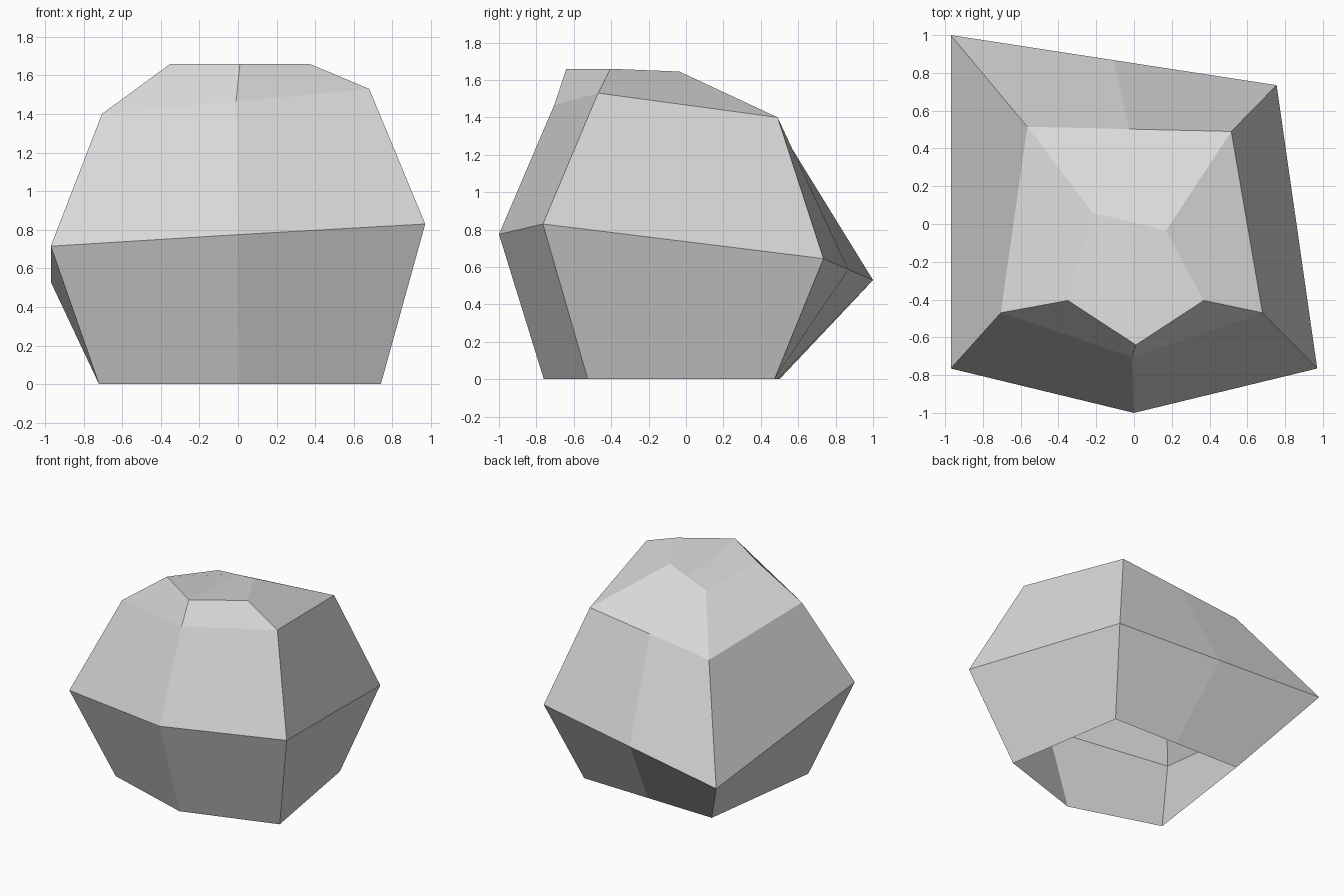
import bpy, bmesh
from mathutils import Vector

cube = bpy.data.objects.get("Cube")
if cube:
    bpy.data.objects.remove(cube)

# Plain stone colour
stone = bpy.data.materials.new("stone grey")
stone.use_nodes = True
colour = (0.69, 0.69, 0.69, 1)
stone.diffuse_color = colour
stone.node_tree.nodes["Principled BSDF"].inputs["Base Color"].default_value = colour

# Cross-sections, bottom to top: front ridge, front left, back left, back right, front right
sections = [
    [(0.01, -0.76, 0), (0.74, -0.525, 0), (0.577, 0.473, 0), (-0.58, 0.5, 0), (-0.72, -0.53, 0)],
    [(0, -1, 0.775), (0.97, -0.765, 0.83), (0.755, 0.735, 0.645), (-0.97, 1, 0.53), (-0.97, -0.765, 0.715)],
    [(-0.01, -0.705, 1.465), (0.68, -0.47, 1.53), (0.515, 0.49, 1.4), (-0.565, 0.515, 1.275), (-0.705, -0.47, 1.4)],
    [(0.01, -0.64, 1.66), (0.37, -0.405, 1.66), (0.17, -0.035, 1.645), (-0.22, 0.06, 1.57), (-0.35, -0.405, 1.66)],
]

bm = bmesh.new()


def add_facet(a, b, c, d):
    """Add a four-sided facet that folds along its outer diagonal."""
    outward = (c.co - a.co).cross(d.co - b.co)
    if (a.co - b.co).dot(outward) < 0:
        a, b, c, d = b, c, d, a
    bm.faces.new((a, b, c, d))


rings = []
for section in sections:
    points = [Vector(p) for p in section]
    points.insert(3, (points[2] + points[3]) / 2)   # middle of the back edge
    rings.append([bm.verts.new(p) for p in points])

# Faceted sides, open underneath
count = len(rings[0])
for low, high in zip(rings, rings[1:]):
    for i in range(count):
        j = (i + 1) % count
        add_facet(low[i], low[j], high[j], high[i])

# Crown, split along the ridge from front to back
crown = rings[-1]
add_facet(*crown[:4])
add_facet(*crown[3:], crown[0])

mesh = bpy.data.meshes.new("boulder")
bm.to_mesh(mesh)
bm.free()
mesh.materials.append(stone)
boulder = bpy.data.objects.new("boulder", mesh)
bpy.context.collection.objects.link(boulder)
